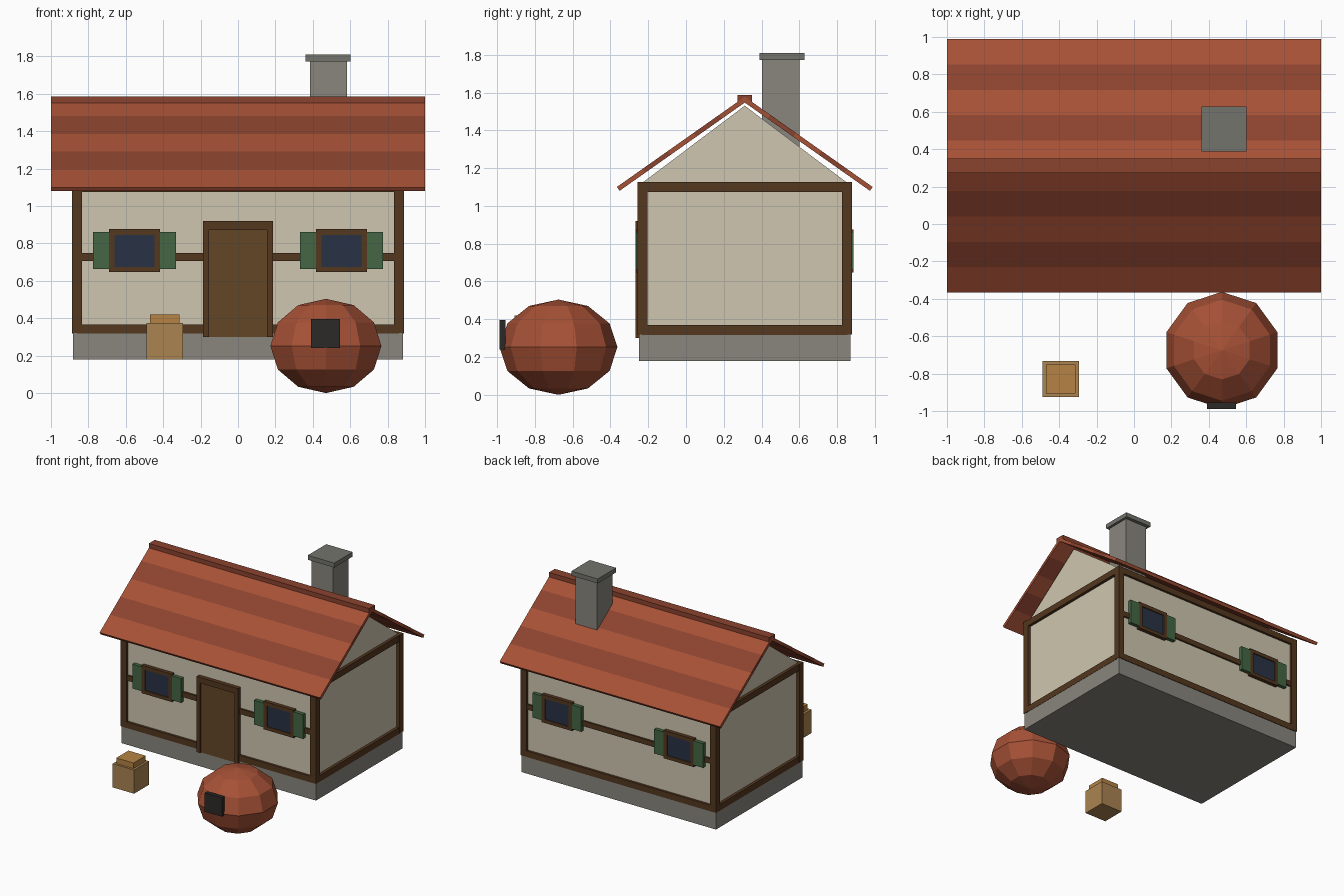
import bpy, bmesh, math
from mathutils import Matrix

if "Cube" in bpy.data.objects:
    bpy.data.objects.remove(bpy.data.objects["Cube"])

YC = 0.311  # house centre line in y


def mat(name, r, g, b):
    m = bpy.data.materials.new(name)
    m.diffuse_color = tuple((c / 255) ** 2.2 for c in (r, g, b)) + (1,)
    m.use_nodes = True
    m.node_tree.nodes["Principled BSDF"].inputs["Base Color"].default_value = m.diffuse_color
    return m


PLASTER = mat("plaster", 206, 197, 174)
TIMBER = mat("timber", 84, 58, 36)
DOOR = mat("door_wood", 100, 72, 44)
TILE_A = mat("tile_light", 165, 82, 57)
TILE_B = mat("tile_dark", 138, 69, 50)
GLASS = mat("glass", 45, 54, 70)
GREEN = mat("shutter_green", 70, 102, 70)
STONE = mat("stone", 136, 132, 124)
CAP = mat("cap_stone", 115, 115, 108)
BLACK = mat("dark_metal", 48, 46, 45)
WOOD = mat("crate_wood", 168, 130, 82)
LID = mat("lid_wood", 180, 130, 70)


def finish(name, bm, material):
    bmesh.ops.recalc_face_normals(bm, faces=bm.faces)
    me = bpy.data.meshes.new(name)
    bm.to_mesh(me)
    bm.free()
    me.materials.append(material)
    ob = bpy.data.objects.new(name, me)
    bpy.context.collection.objects.link(ob)
    return ob


def box(name, x0, x1, y0, y1, z0, z1, material):
    bm = bmesh.new()
    size = Matrix.Diagonal((x1 - x0, abs(y1 - y0), z1 - z0, 1))
    place = Matrix.Translation(((x0 + x1) / 2, (y0 + y1) / 2, (z0 + z1) / 2))
    bmesh.ops.create_cube(bm, size=1, matrix=place @ size)
    return finish(name, bm, material)


def prism(name, profile, half, material):
    """Extrude a (y, z) profile along x from -half to half."""
    bm = bmesh.new()
    face = bm.faces.new([bm.verts.new((-half, y, z)) for y, z in profile])
    out = bmesh.ops.extrude_face_region(bm, geom=[face])
    moved = [v for v in out["geom"] if isinstance(v, bmesh.types.BMVert)]
    bmesh.ops.translate(bm, verts=moved, vec=(2 * half, 0, 0))
    return finish(name, bm, material)


# Stone base and plaster walls with gables
WX, WY = 0.86, 0.545
box("foundation", -0.882, 0.882, YC - 0.56, YC + 0.56, 0.18, 0.32, STONE)
prism("walls", [(YC - WY, 0.32), (YC + WY, 0.32), (YC + WY, 1.12),
                (YC, 1.53), (YC - WY, 1.12)], WX, PLASTER)

# Timber frame: corner posts, sills, top plates and mid rails
B = 0.0265
for sx in (-1, 1):
    for sy in (-1, 1):
        x, y = sx * WX, YC + sy * (WY - 0.005)
        box("corner_post", x - B, x + B, y - B, y + B, 0.32, 1.125, TIMBER)
for z in (0.343, 1.1):
    for s in (-1, 1):
        y = YC + s * (WY - 0.005)
        box("long_beam", -WX, WX, y - 0.024, y + 0.024, z - 0.025, z + 0.025, TIMBER)
        x = s * WX
        box("end_beam", x - 0.024, x + 0.024, YC - WY, YC + WY, z - 0.026, z + 0.026, TIMBER)
for s in (-1, 1):
    y = YC + s * WY
    box("mid_rail", -WX, WX, y - 0.014, y + 0.014, 0.705, 0.748, TIMBER)

# Windows with frames and shutters, front and back
for s in (-1, 1):
    wall = YC + s * WY

    def panel(name, x0, x1, z0, z1, depth, material):
        box(name, x0, x1, wall - s * 0.01, wall + s * depth, z0, z1, material)

    for cx in (-0.553, 0.553):
        panel("window_glass", cx - 0.11, cx + 0.11, 0.67, 0.85, 0.022, GLASS)
        for d in (-1, 1):
            a, b = sorted((cx + d * 0.107, cx + d * 0.137))
            panel("window_jamb", a, b, 0.647, 0.876, 0.03, TIMBER)
            a, b = sorted((cx + d * 0.137, cx + d * 0.222))
            panel("shutter", a, b, 0.663, 0.862, 0.03, GREEN)
        panel("window_sill", cx - 0.107, cx + 0.107, 0.647, 0.675, 0.03, TIMBER)
        panel("window_head", cx - 0.107, cx + 0.107, 0.846, 0.876, 0.03, TIMBER)

# Front door
F = YC - WY
box("door_panel", -0.157, 0.157, F - 0.022, F + 0.01, 0.30, 0.875, DOOR)
for s in (-1, 1):
    a, b = sorted((s * 0.155, s * 0.187))
    box("door_jamb", a, b, F - 0.034, F + 0.01, 0.30, 0.92, TIMBER)
box("door_head", -0.155, 0.155, F - 0.034, F + 0.01, 0.873, 0.92, TIMBER)

# Roof: five tile bands on each slope, plus ridge
HALF, EAVE, SLOPE, T, N = 0.677, 1.10, 0.705, 0.025, 5
ang = math.atan(SLOPE)
ny, nz = T * math.sin(ang), T * math.cos(ang)
for s in (-1, 1):
    for i in range(N):
        d0, d1 = HALF * (1 - i / N), HALF * (1 - (i + 1) / N)
        z0, z1 = EAVE + (HALF - d0) * SLOPE, EAVE + (HALF - d1) * SLOPE
        prism("roof_band", [(YC + s * d0, z0), (YC + s * d1, z1),
                            (YC + s * (d1 - ny), z1 - nz),
                            (YC + s * (d0 - ny), z0 - nz)],
              1.0, (TILE_A, TILE_B)[i % 2])
box("ridge_cap", -1, 1, YC - 0.038, YC + 0.038, 1.547, 1.587, TILE_B)

# Chimney
box("chimney", 0.386, 0.582, 0.403, 0.6, 1.25, 1.775, STONE)
box("chimney_cap", 0.362, 0.602, 0.388, 0.627, 1.773, 1.81, CAP)

# Low-poly round oven with its opening
bm = bmesh.new()
bmesh.ops.create_uvsphere(bm, u_segments=10, v_segments=6, radius=1,
                          matrix=Matrix.Translation((0.47, -0.675, 0.252))
                          @ Matrix.Diagonal((0.312, 0.312, 0.252, 1)))
finish("round_oven", bm, TILE_A)
box("oven_opening", 0.39, 0.545, -0.988, -0.955, 0.24, 0.395, BLACK)

# Crate with lid
box("crate", -0.49, -0.295, -0.925, -0.733, 0.18, 0.374, WOOD)
box("crate_lid", -0.47, -0.313, -0.907, -0.75, 0.374, 0.42, LID)
